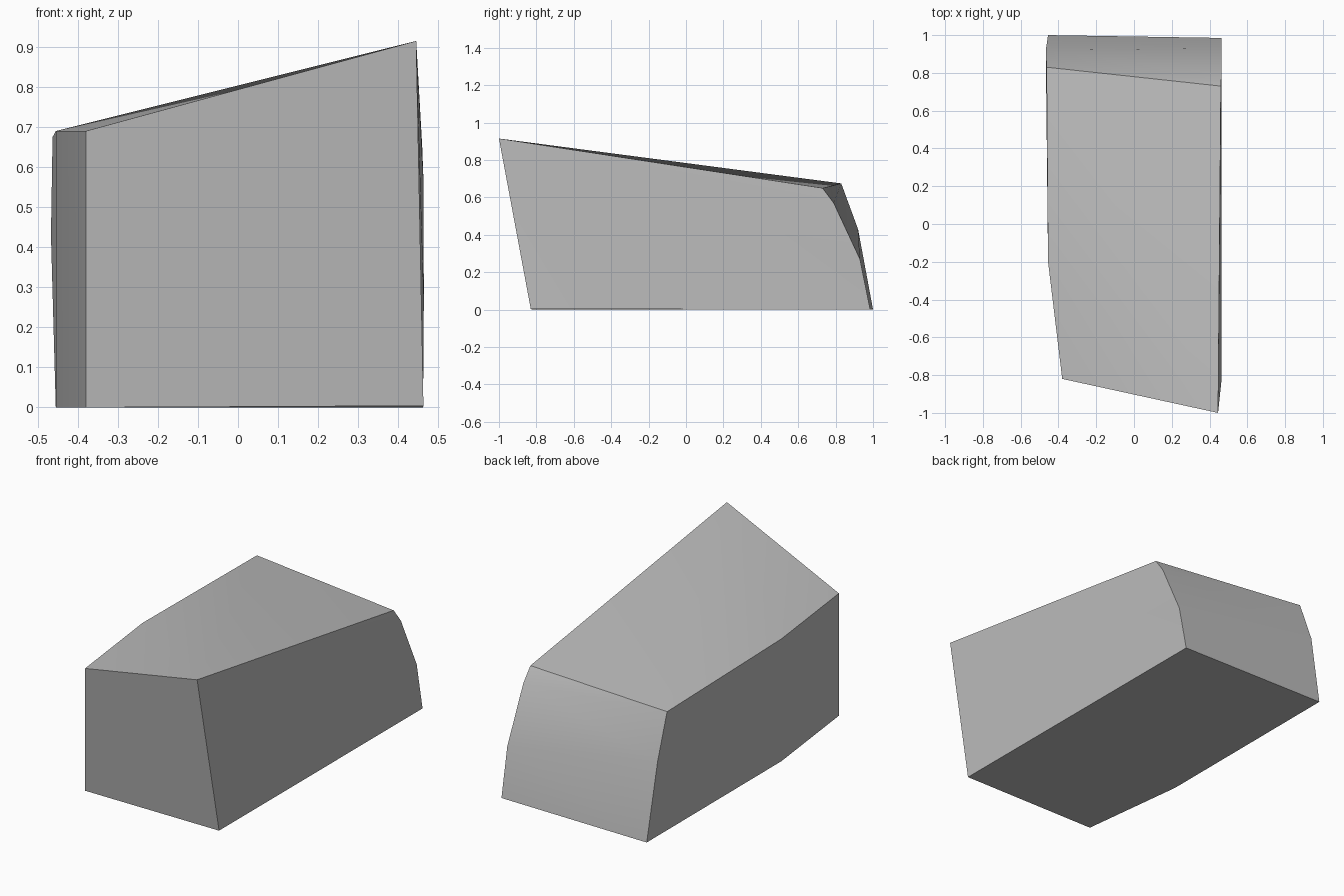
import bpy
import bmesh

if "Cube" in bpy.data.objects:
    bpy.data.objects.remove(bpy.data.objects["Cube"], do_unlink=True)

# One matte grey for the whole block
grey = bpy.data.materials.new("stone_grey")
grey.use_nodes = True
colour = (0.5, 0.5, 0.5, 1)
grey.diffuse_color = colour
grey.node_tree.nodes["Principled BSDF"].inputs["Base Color"].default_value = colour

bm = bmesh.new()


def edge_line(*points):
    return [bm.verts.new(p) for p in points]


# Corner edges, each listed from top to bottom
front_left = edge_line((-0.38, -0.82, 0.69), (-0.38, -0.82, 0))
side_bend = edge_line((-0.455, -0.2, 0.69), (-0.455, -0.2, 0))
front_right = edge_line((0.445, -1, 0.915), (0.463, -0.83, 0.004))
rear_left = edge_line((-0.463, 0.83, 0.675), (-0.467, 0.92, 0.43), (-0.455, 1, 0))
rear_right = edge_line((0.46, 0.73, 0.65), (0.463, 0.79, 0.57),
                       (0.464, 0.93, 0.27), (0.462, 0.985, 0))


def fan(centre, ring):
    for a, b in zip(ring, ring[1:]):
        bm.faces.new((centre, a, b))


# Gently twisted top and the two long sides
fan(front_right[0], [rear_right[0], rear_left[0], side_bend[0], front_left[0]])
fan(front_right[0], rear_right + [front_right[1]])
fan(side_bend[1], rear_left[::-1] + [side_bend[0]])

# Front, bent left side and base
bm.faces.new(front_left + front_right[::-1])
bm.faces.new(front_left + side_bend[::-1])
bm.faces.new((front_left[1], side_bend[1], rear_left[-1], rear_right[-1], front_right[1]))

# Curved back
bm.faces.new((rear_right[0], rear_right[1], rear_left[0]))
for i in range(2):
    bm.faces.new((rear_right[i + 1], rear_right[i + 2], rear_left[i + 1], rear_left[i]))

bmesh.ops.recalc_face_normals(bm, faces=bm.faces)
mesh = bpy.data.meshes.new("slanted_block")
bm.to_mesh(mesh)
bm.free()
mesh.materials.append(grey)

block = bpy.data.objects.new("slanted_block", mesh)
bpy.context.collection.objects.link(block)
bpy.ops.object.select_all(action="DESELECT")
block.select_set(True)
bpy.context.view_layer.objects.active = block
bpy.ops.object.shade_smooth_by_angle()
